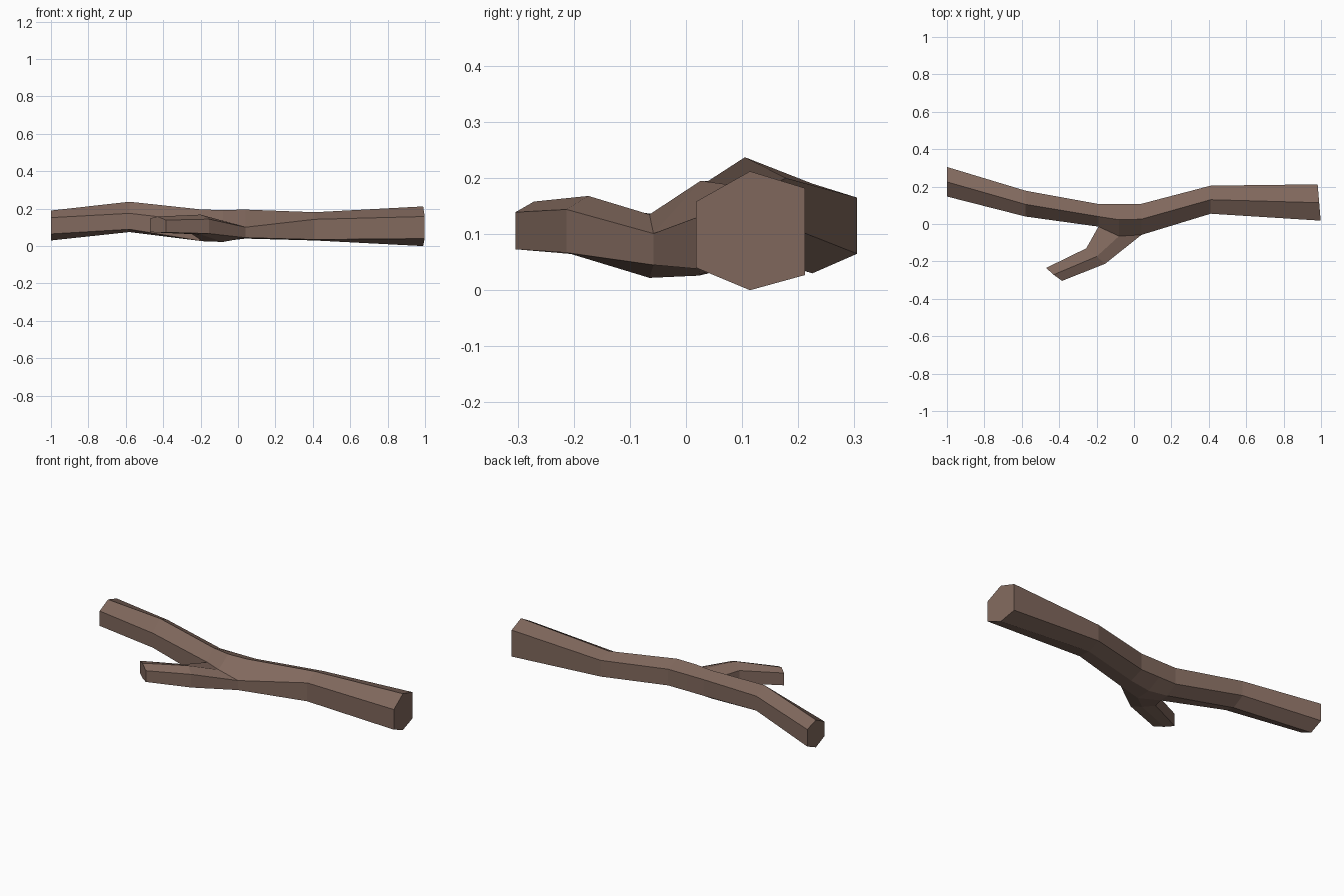
import bpy, bmesh

bark = bpy.data.materials.new("brown_bark")
bark.diffuse_color = (0.22, 0.14, 0.11, 1)

bm = bmesh.new()


def ring(front, ridge, back, zs):
    """Six-sided ring: top, back upper/lower, bottom, front lower/upper."""
    top, bu, bl, bottom, fl, fu = zs
    pts = [(*ridge, top), (*back, bu), (*back, bl),
           (*ridge, bottom), (*front, fl), (*front, fu)]
    return [bm.verts.new(p) for p in pts]


def bridge(a, b, skip=()):
    for i in range(6):
        if i not in skip:
            j = (i + 1) % 6
            bm.faces.new((a[i], a[j], b[j], b[i]))


# Trunk: x, front y, ridge y, back y, (six heights)
stations = [
    (-1.00, 0.147, 0.225, 0.305, (0.190, 0.165, 0.065, 0.030, 0.065, 0.152)),
    (-0.58, 0.040, 0.105, 0.178, (0.237, 0.200, 0.115, 0.075, 0.090, 0.175)),
    (-0.19, -0.014, 0.040, 0.107, (0.195, 0.165, 0.070, 0.030, 0.026, 0.130)),
    (-0.08, -0.065, 0.023, 0.107, (0.193, 0.165, 0.070, 0.026, 0.022, 0.135)),
    (0.04, -0.058, 0.026, 0.108, (0.195, 0.165, 0.070, 0.040, 0.045, 0.101)),
    (0.41, 0.055, 0.130, 0.205, (0.181, 0.155, 0.060, 0.030, 0.035, 0.143)),
    (0.99, 0.018, 0.114, 0.212, (0.212, 0.182, 0.027, 0.000, 0.040, 0.158)),
]
trunk = [ring((x + 0.008 * (x > 0.9), f), (x, r), (x - 0.008 * (x > 0.9), b), z)
         for x, f, r, b, z in stations]
for i in range(len(trunk) - 1):
    # leave the front open where the side branch grows out
    bridge(trunk[i], trunk[i + 1], skip=(4,) if i in (2, 3) else ())
bm.faces.new(trunk[0])
bm.faces.new(trunk[-1])

# Side branch, grown from the six vertices around the opening
l, m, r = trunk[2], trunk[3], trunk[4]
base = [m[5], l[5], l[4], m[4], r[4], r[5]]
elbow = ring((-0.155, -0.213), (-0.20, -0.174), (-0.255, -0.13),
             (0.168, 0.145, 0.070, 0.062, 0.067, 0.144))
tip = ring((-0.385, -0.304), (-0.43, -0.271), (-0.47, -0.235),
           (0.158, 0.148, 0.076, 0.072, 0.073, 0.139))
bridge(base, elbow)
bridge(elbow, tip)
bm.faces.new(tip)

bmesh.ops.recalc_face_normals(bm, faces=bm.faces)
mesh = bpy.data.meshes.new("forked_log")
bm.to_mesh(mesh)
bm.free()
mesh.materials.append(bark)
bpy.context.collection.objects.link(bpy.data.objects.new("forked_log", mesh))
